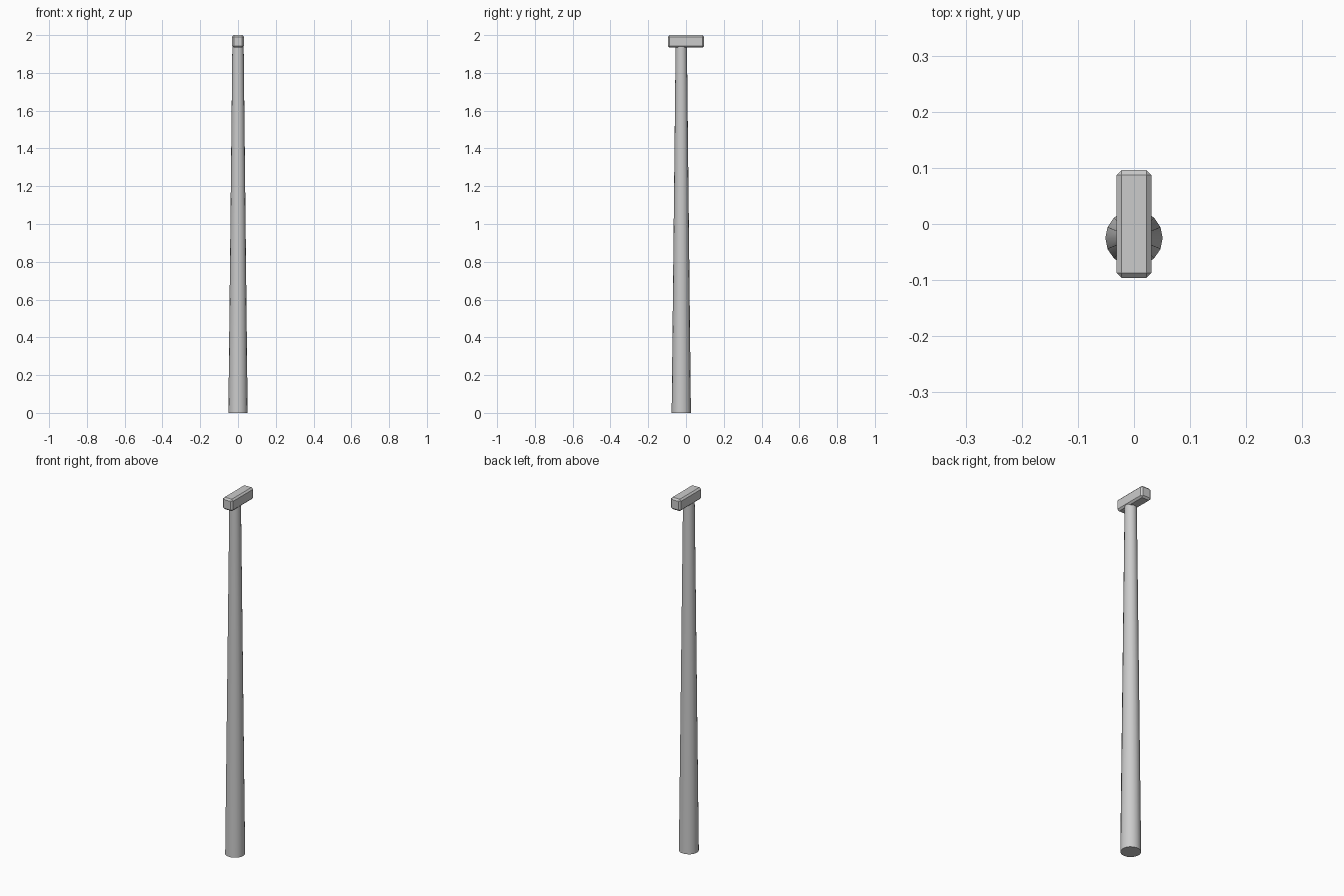
import bpy
import bmesh
import math
from mathutils import Matrix

if "Cube" in bpy.data.objects:
    bpy.data.objects.remove(bpy.data.objects["Cube"])


def finish(bm, name):
    mesh = bpy.data.meshes.new(name)
    bm.to_mesh(mesh)
    bm.free()
    obj = bpy.data.objects.new(name, mesh)
    bpy.context.collection.objects.link(obj)
    return obj


# tapered handle, set slightly towards the front of the head
HANDLE_TOP = 1.94
bm = bmesh.new()
bmesh.ops.create_cone(bm, cap_ends=True, segments=16, radius1=0.051, radius2=0.03,
                      depth=HANDLE_TOP, matrix=Matrix.Translation((0, -0.025, HANDLE_TOP / 2)))
handle = finish(bm, "handle")
bpy.context.view_layer.objects.active = handle
handle.select_set(True)
bpy.ops.object.shade_smooth_by_angle(angle=math.radians(30))

# chamfered block head
bm = bmesh.new()
bmesh.ops.create_cube(bm, size=1, matrix=Matrix.Translation((0, 0, 1.967))
                      @ Matrix.Diagonal((0.062, 0.192, 0.066, 1)))
bmesh.ops.bevel(bm, geom=bm.edges[:], offset=0.009, segments=1, affect='EDGES')
finish(bm, "head")
